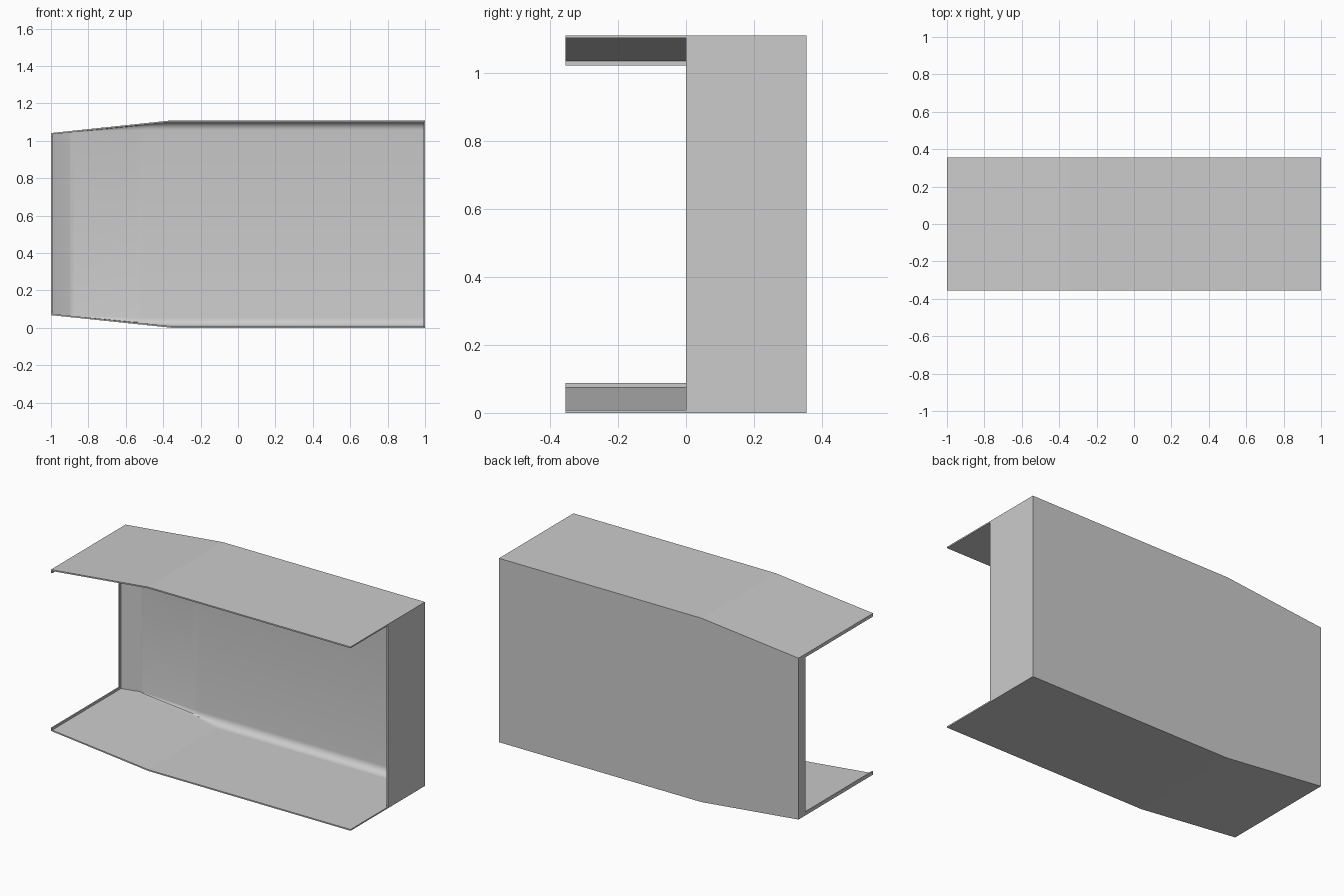
import bpy, bmesh, math

if "Cube" in bpy.data.objects:
    bpy.data.objects.remove(bpy.data.objects["Cube"])

D, H, T, R = 0.355, 1.11, 0.008, 0.045   # half depth, height, sheet thickness, inner fillet
TAPER_X, TAPER_Z = -0.35, 0.068          # taper start and rise at the open end
STEPS = 6


def finish(name, bm):
    bmesh.ops.recalc_face_normals(bm, faces=bm.faces)
    me = bpy.data.meshes.new(name)
    bm.to_mesh(me)
    bm.free()
    ob = bpy.data.objects.new(name, me)
    bpy.context.collection.objects.link(ob)
    return ob


def box(bm, lo, hi):
    vs = bmesh.ops.create_cube(bm, size=1)["verts"]
    for v in vs:
        for i in range(3):
            v.co[i] = hi[i] if v.co[i] > 0 else lo[i]


def rise(x):
    return TAPER_Z * max(0, (TAPER_X - x) / (TAPER_X + 1))


def section(x, wall_y):
    """Channel section: flat outside, filleted inside, symmetric in height."""
    z0 = rise(x)
    half = [(-D, z0 + T)]
    for i in range(STEPS + 1):
        a = math.pi / 2 * i / STEPS
        y = wall_y - R + R * math.sin(a)
        z = T + R - R * math.cos(a)
        half.append((y, max(z, z0 + T)))
    outer = [(-D, H - z0), (D, H - z0), (D, z0), (-D, z0)]
    return outer + half + [(y, H - z) for y, z in reversed(half)]


# Channel shell: top and bottom sheets with the back wall, flared at the open end
stations = [(-1, 0.298), (-0.905, 0.342), (-0.89, 0.3465), (-0.875, D - T),
            (-0.55, D - T), (-0.5, D - T), (-0.45, D - T), (-0.4, D - T),
            (TAPER_X, D - T), (1, D - T)]
bm = bmesh.new()
rings = [[bm.verts.new((x, y, z)) for y, z in section(x, w)] for x, w in stations]
n = len(rings[0])
for a, b in zip(rings, rings[1:]):
    for i in range(n):
        j = (i + 1) % n
        f = bm.faces.new((a[i], a[j], b[j], b[i]))
        f.smooth = 4 < i < n - 2
bm.faces.new(rings[0])
bm.faces.new(rings[-1])
bmesh.ops.recalc_face_normals(bm, faces=bm.faces)
for e in bm.edges:
    e.smooth = e.calc_face_angle(0) < math.radians(28)
finish("channel_shell", bm)

# End panel: closes the rear half of the right end
bm = bmesh.new()
box(bm, (1 - T, 0, 0), (1, D, H))
finish("end_panel", bm)

# Rim lip: thin inward edge around the open left end
bm = bmesh.new()
lip = 0.02
x0, x1 = -1, -1 + T
zb, zt = TAPER_Z, H - TAPER_Z
box(bm, (x0, -D, zb), (x1, D, zb + lip))
box(bm, (x0, -D, zt - lip), (x1, D, zt))
box(bm, (x0, 0.287, zb + lip), (x1, D, zt - lip))
finish("rim_lip", bm)
